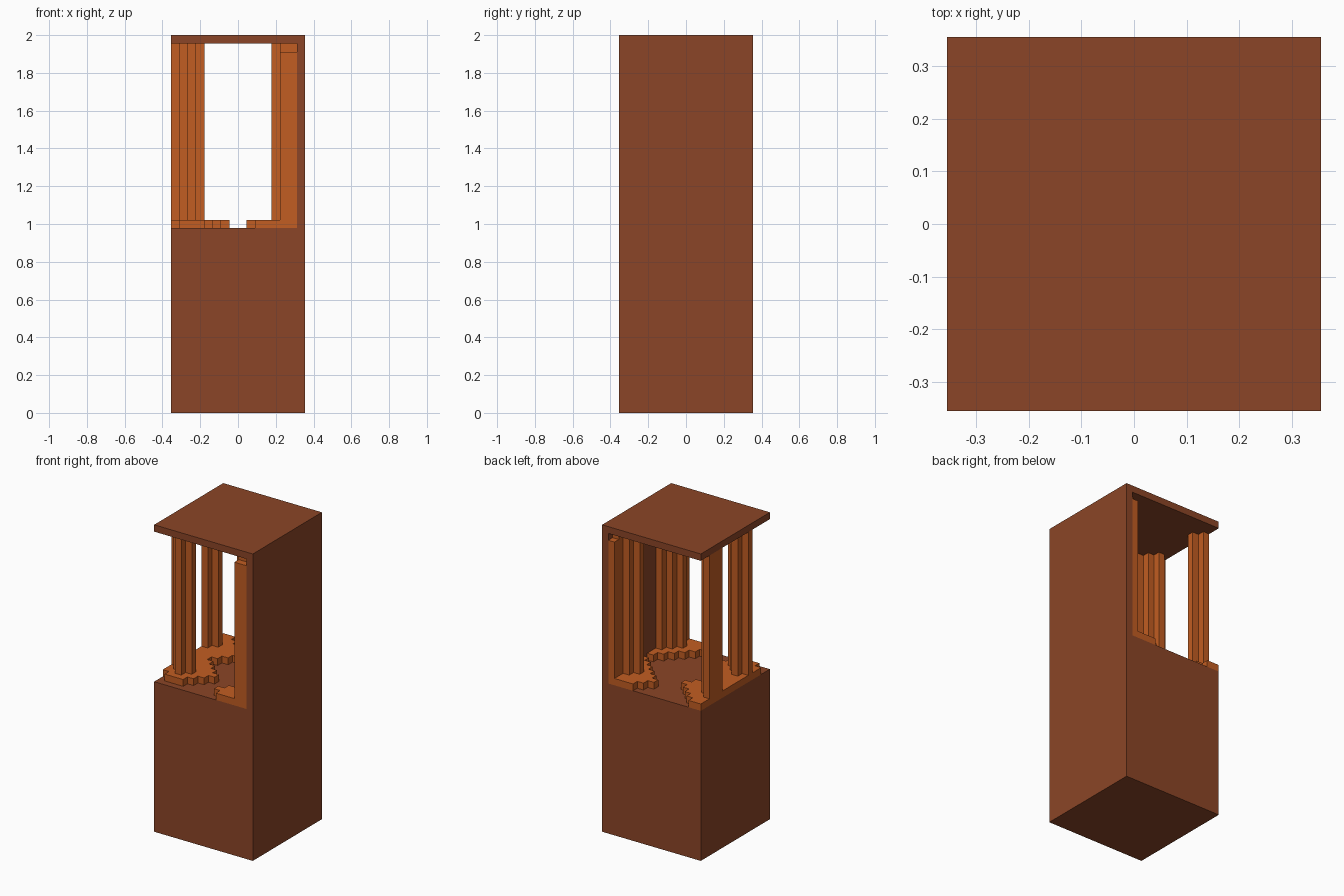
import bpy
import bmesh

cube = bpy.data.objects.get("Cube")
if cube:
    bpy.data.objects.remove(cube)

U = 2 / 45          # block size
N = 16              # blocks across
FLOOR, SLAB, CEILING, TOP = 22, 23, 44, 45


def material(name, rgb):
    m = bpy.data.materials.new(name)
    m.use_nodes = True
    m.diffuse_color = (*rgb, 1)
    m.node_tree.nodes["Principled BSDF"].inputs["Base Color"].default_value = (*rgb, 1)
    return m


brown = material("dark_brown", (0.26, 0.06, 0.02))
orange = material("rust_orange", (0.54, 0.11, 0.016))


def finish(bm, name, mat):
    bmesh.ops.recalc_face_normals(bm, faces=bm.faces)
    mesh = bpy.data.meshes.new(name)
    bm.to_mesh(mesh)
    bm.free()
    mesh.materials.append(mat)
    obj = bpy.data.objects.new(name, mesh)
    bpy.context.collection.objects.link(obj)


def prism(name, cells, low, high, mat):
    """Raise a set of grid cells into one stepped solid."""
    bm = bmesh.new()
    for i, j in sorted(cells):
        corners = ((i, j), (i + 1, j), (i + 1, j + 1), (i, j + 1))
        bm.faces.new([bm.verts.new(((a - N / 2) * U, (b - N / 2) * U, low * U))
                      for a, b in corners])
    bmesh.ops.remove_doubles(bm, verts=bm.verts, dist=U / 100)
    up = bmesh.ops.extrude_face_region(bm, geom=bm.faces[:], use_keep_orig=True)
    moved = [v for v in up["geom"] if isinstance(v, bmesh.types.BMVert)]
    bmesh.ops.translate(bm, verts=moved, vec=(0, 0, (high - low) * U))
    finish(bm, name, mat)


def box(name, x0, x1, low, high, mat):
    bm = bmesh.new()
    bmesh.ops.create_cube(bm, size=1)
    for v in bm.verts:
        v.co.x = ((x1 if v.co.x > 0 else x0) - N / 2) * U
        v.co.y *= N * U
        v.co.z = (high if v.co.z > 0 else low) * U
    finish(bm, name, mat)


def diamond(ci, cj, radius, reach=N):
    """Cells within a stepped diamond, clipped to the room."""
    return {(i, j) for i in range(N - 1) for j in range(N)
            if abs(i - ci) + abs(j - cj) <= radius and abs(j - cj) <= reach}


# Shell: solid base, one side wall, thin roof
box("base", 0, N, 0, FLOOR, brown)
box("side_wall", N - 1, N, FLOOR, CEILING, brown)
box("roof", 0, N, CEILING, TOP, brown)

# Stepped floor patches in the four corners
patches = {
    "front_right_patch": diamond(2, 4, 4, 3),
    "back_right_patch": diamond(0, 11, 5),
    "front_left_patch": diamond(14, 1, 5),
    "back_left_patch": diamond(14, 13, 5),
}
used = set()
for name, cells in patches.items():
    prism(name, cells - used, FLOOR, SLAB, orange)
    used |= cells

# Stepped columns standing on the patches
columns = {
    "front_right_column": diamond(2, 3, 1) | diamond(1, 4, 1),
    "back_right_column": diamond(-1, 12, 2),
    "front_left_column": diamond(14, 2, 2) - {(14, 0)},
    "back_left_column": diamond(14, 12, 2),
}
for name, cells in columns.items():
    prism(name, cells, SLAB, CEILING, orange)

# Shorter strips against the wall at both open ends
prism("front_wall_strip", {(13, 0), (14, 0)}, SLAB, CEILING - 1, orange)
prism("back_wall_strip", {(14, 15)}, SLAB, CEILING - 1, orange)
